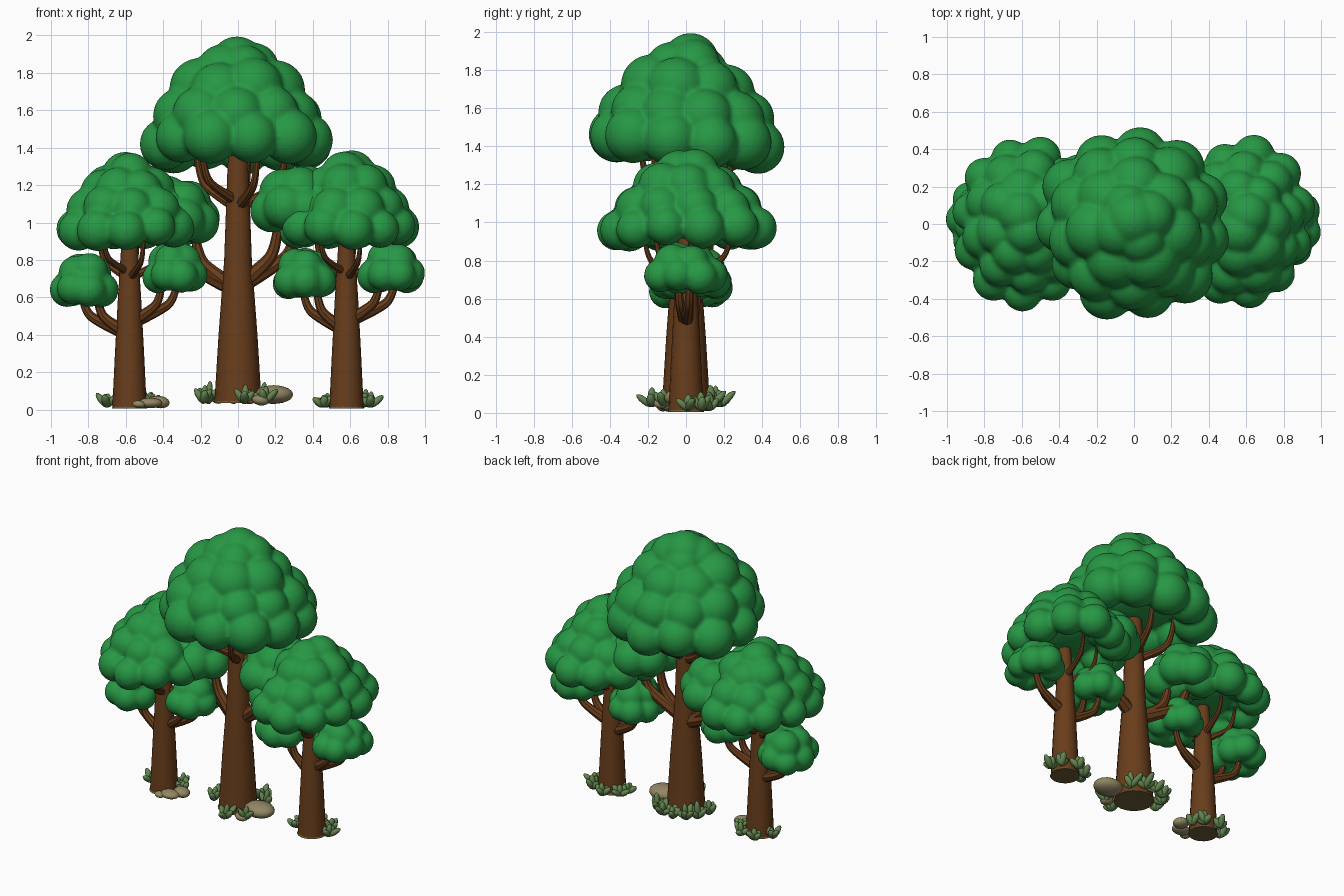
import bpy, bmesh, math, random
from mathutils import Matrix, Vector

random.seed(4)
cube = bpy.data.objects.get("Cube")
if cube:
    bpy.data.objects.remove(cube, do_unlink=True)


def material(name, rgb):
    m = bpy.data.materials.new(name)
    m.use_nodes = True
    m.diffuse_color = (*rgb, 1)
    bsdf = next(n for n in m.node_tree.nodes if n.type == 'BSDF_PRINCIPLED')
    bsdf.inputs["Base Color"].default_value = (*rgb, 1)
    return m


LEAF = material("leaf_green", (0.02, 0.31, 0.058))
BARK = material("bark_brown", (0.14, 0.047, 0.011))
GRASS = material("grass_green", (0.125, 0.235, 0.08))
STONE = material("stone_tan", (0.29, 0.24, 0.125))
SOIL = material("soil_olive", (0.15, 0.105, 0.035))


def finish(name, bm, mat):
    for f in bm.faces:
        f.smooth = len(f.verts) < 5
    mesh = bpy.data.meshes.new(name)
    bm.to_mesh(mesh)
    bm.free()
    mesh.materials.append(mat)
    ob = bpy.data.objects.new(name, mesh)
    bpy.context.collection.objects.link(ob)
    return ob


def blob(bm, loc, size, rot=Matrix(), detail=3):
    mat = Matrix.Translation(loc) @ rot @ Matrix.Diagonal((*size, 1))
    bmesh.ops.create_icosphere(bm, subdivisions=detail, radius=1, matrix=mat)


def foliage(name, centre, rings, core, stretch=1.0, slope=0.0):
    """Rings of (ring radius, height, count, blob radius) fused into one puffy crown."""
    bm = bmesh.new()
    c = Vector(centre)
    for radius, z, count, size in rings:
        phase = random.uniform(0, math.tau)
        for i in range(count):
            a = phase + math.tau * i / count
            r = radius * random.uniform(0.97, 1.05)
            s = size * random.uniform(0.95, 1.07)
            y = r * math.sin(a) * stretch
            dz = random.uniform(-0.12, 0.12) * size + slope * y
            blob(bm, c + Vector((r * math.cos(a), y, z + dz)), (s, s, s))
    z, sx, sz = core
    blob(bm, c + Vector((0, 0, z)), (sx, sx * stretch, sz))
    ob = finish(name, bm, LEAF)
    remesh = ob.modifiers.new("fuse", 'REMESH')
    remesh.mode = 'VOXEL'
    remesh.voxel_size = 0.013
    remesh.use_smooth_shade = True
    soften = ob.modifiers.new("soften", 'SMOOTH')
    soften.factor = 0.5
    soften.iterations = 5


def tube(name, points, kind='NURBS', sides=2):
    """Tapered tube through (x, y, z, radius) points."""
    cu = bpy.data.curves.new(name, 'CURVE')
    cu.dimensions = '3D'
    cu.bevel_depth = 1
    cu.bevel_resolution = sides
    cu.use_fill_caps = True
    sp = cu.splines.new(kind)
    sp.points.add(len(points) - 1)
    for p, (x, y, z, r) in zip(sp.points, points):
        p.co = (x, y, z, 1)
        p.radius = r
    if kind == 'NURBS':
        sp.order_u = 3
        sp.use_endpoint_u = True
        sp.resolution_u = 6
    cu.materials.append(BARK)
    ob = bpy.data.objects.new(name, cu)
    bpy.context.collection.objects.link(ob)
    bpy.ops.object.select_all(action='DESELECT')
    ob.select_set(True)
    bpy.context.view_layer.objects.active = ob
    bpy.ops.object.convert(target='MESH')
    bpy.ops.object.shade_smooth_by_angle(angle=math.radians(40))


def branch(name, x, z0, end, thick):
    """Branch that leaves the trunk sideways and then curls upward."""
    ex, ey, ez = end
    dx, dz = ex - x, ez - z0
    tube(name, [(x, 0, z0, thick * 1.5),
                (x + dx * 0.55, ey * 0.55, z0 + dz * 0.2, thick * 1.1),
                (x + dx * 0.95, ey * 0.95, z0 + dz * 0.45, thick * 0.9),
                (ex, ey, ez, thick * 0.6)])


def grass(name, x, base, radius, angles, height):
    """Tufts of fat blades fanned around the trunk foot."""
    bm = bmesh.new()
    for deg in angles:
        a = math.radians(deg)
        foot = Vector((x + radius * math.cos(a), radius * math.sin(a), base))
        for i in range(5):
            lean = math.tau * i / 4 + random.uniform(-0.4, 0.4)
            tilt = 0.1 if i == 4 else random.uniform(0.5, 0.95)
            h = height * random.uniform(0.75, 1.15)
            rot = Matrix.Rotation(lean, 4, 'Z') @ Matrix.Rotation(tilt, 4, 'Y')
            tip = rot @ Vector((0, 0, h * 0.45))
            blob(bm, foot + tip, (0.019, 0.023, h * 0.5), rot, 2)
    finish(name, bm, GRASS)


def soil(name, x, base, radius):
    """Thin patch of earth under the trunk."""
    bm = bmesh.new()
    bmesh.ops.create_cone(bm, cap_ends=True, segments=24, radius1=radius,
                          radius2=radius * 0.95, depth=0.01,
                          matrix=Matrix.Translation((x, 0, base)))
    finish(name, bm, SOIL)


def tree(name, x, base, trunk, crown, core, shape, limbs, fork, spread):
    stretch, slope = shape
    tube(name + "_trunk", [(x, 0, z, r) for z, r in trunk], 'POLY', 6)
    soil(name + "_soil", x, base, trunk[0][1] * 1.04)
    foliage(name + "_crown", (x * 1.015, 0.005, 0), crown, core, stretch, slope)
    # Low side limbs, each split in two under its own leaf cluster
    for i, (z0, centre, s) in enumerate(limbs):
        cx, cy, cz = centre
        for j, (reach, side) in enumerate(((0.75, -0.03), (1.1, 0.03))):
            end = (x + (cx - x) * reach, cy + side, cz)
            branch(f"{name}_limb_{i}_{j}", x, z0, end, 0.024 * s)
        puffs = [(0.09 * s, -0.035 * s, 7, 0.085 * s),
                 (0.05 * s, 0.04 * s, 4, 0.09 * s)]
        foliage(f"{name}_cluster_{i}", centre, puffs, (0, 0.1 * s, 0.08 * s), 1.45)
    # Upper branches that hold the crown
    low, high = fork
    for i in range(5):
        a = math.tau * i / 5 + 0.1
        end = (x + spread * math.cos(a), spread * math.sin(a) * stretch, high)
        branch(f"{name}_fork_{i}", x, low + 0.03 * (i % 2), end, spread * 0.085)


# Tall middle tree
tree("middle_tree", 0, 0.04,
     [(0.04, 0.126), (0.4, 0.104), (0.8, 0.074), (1.3, 0.056), (1.5, 0.04)],
     [(0.382, 1.43, 11, 0.142), (0.315, 1.56, 10, 0.148), (0.205, 1.7, 7, 0.152),
      (0.09, 1.81, 4, 0.14), (0.02, 1.85, 1, 0.14)],
     (1.57, 0.33, 0.2), (1.0, -0.06),
     [(0.64, (-0.32, 0.1, 1.06), 1.35), (0.66, (0.3, 0.02, 1.12), 1.35)],
     (1.08, 1.42), 0.26)

# Two smaller side trees
SIDE_TRUNK = [(0.01, 0.092), (0.3, 0.078), (0.6, 0.062), (0.85, 0.046), (1.05, 0.03)]
SIDE_CROWN = [(0.278, 0.97, 11, 0.108), (0.215, 1.07, 9, 0.118),
              (0.13, 1.175, 7, 0.12), (0.04, 1.25, 2, 0.12)]
for name, x, limbs in (
        ("right_tree", -0.58, [(0.4, (-0.82, 0.03, 0.685), 1.06),
                               (0.46, (-0.34, 0.0, 0.75), 1.0)]),
        ("left_tree", 0.58, [(0.42, (0.36, 0.03, 0.72), 1.04),
                             (0.47, (0.825, -0.01, 0.755), 1.04)])):
    tree(name, x, 0.01, SIDE_TRUNK, SIDE_CROWN, (1.07, 0.24, 0.13), (1.27, 0),
         limbs, (0.7, 0.95), 0.19)

# Grass tufts around each foot
grass("middle_grass", 0, 0.035, 0.185,
      (45, 72, 98, 125, 150, 180, 280, 320), 0.11)
grass("right_grass", -0.58, 0.015, 0.125, (15, 55, 110, 165), 0.09)
grass("left_grass", 0.58, 0.015, 0.125, (5, 40, 95, 150, 180), 0.09)

# Rounded stones
stones = bmesh.new()
for loc, size in (((0.19, -0.03, 0.08), (0.105, 0.085, 0.05)),
                  ((0.12, -0.13, 0.05), (0.045, 0.04, 0.028)),
                  ((-0.47, -0.09, 0.035), (0.065, 0.05, 0.028)),
                  ((-0.42, -0.03, 0.04), (0.055, 0.05, 0.033)),
                  ((-0.53, -0.12, 0.028), (0.035, 0.03, 0.02))):
    tilt = Matrix.Rotation(random.uniform(0.0, 0.2), 4, 'Y')
    blob(stones, loc, size, tilt)
finish("stones", stones, STONE)
